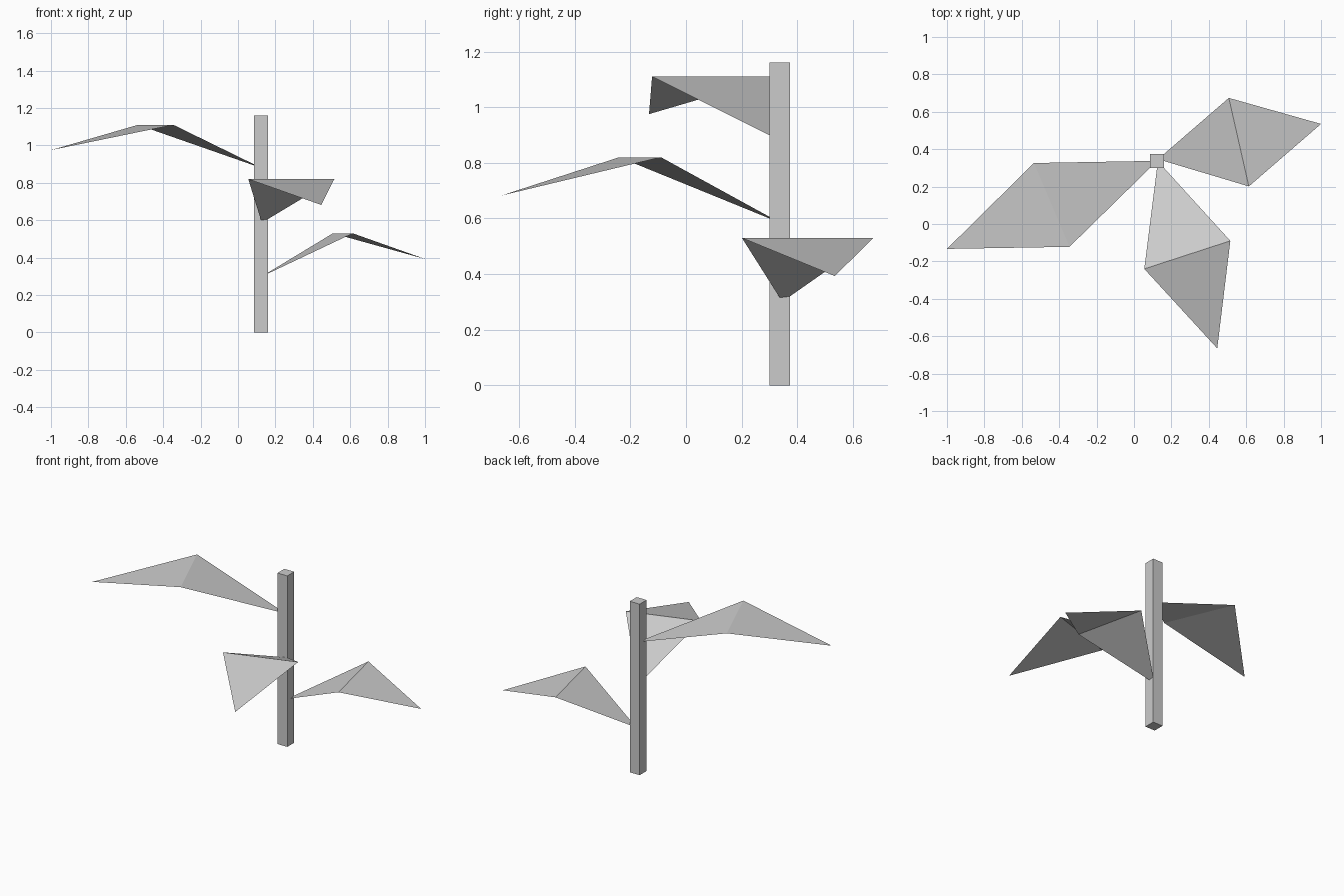
import bpy
import bmesh
from mathutils import Vector

cube = bpy.data.objects.get("Cube")
if cube:
    bpy.data.objects.remove(cube, do_unlink=True)

# Single plain grey material
grey = bpy.data.materials.new("plain_grey")
grey.use_nodes = True
colour = (0.6, 0.6, 0.6, 1.0)
grey.diffuse_color = colour
grey.node_tree.nodes["Principled BSDF"].inputs["Base Color"].default_value = colour


def add_object(name, bm):
    mesh = bpy.data.meshes.new(name)
    bm.to_mesh(mesh)
    bm.free()
    mesh.materials.append(grey)
    obj = bpy.data.objects.new(name, mesh)
    bpy.context.collection.objects.link(obj)
    return obj


def add_leaf(name, base, fold, tip):
    """Folded sheet: narrow stalk edge, raised fold line, drooping tip."""
    bm = bmesh.new()
    b0, b1, f0, f1, t = [bm.verts.new(p) for p in (*base, *fold, tip)]
    for corners in ((b0, b1, f1, f0), (f0, f1, t)):
        face = bm.faces.new(corners)
        face.normal_update()
        if face.normal.z < 0:
            face.normal_flip()
    return add_object(name, bm)


# Square upright stem
cx, cy, half, height = 0.123, 0.337, 0.037, 1.16
bm = bmesh.new()
bmesh.ops.create_cube(bm, size=1)
bmesh.ops.scale(bm, vec=Vector((2 * half, 2 * half, height)), verts=bm.verts)
bmesh.ops.translate(bm, vec=Vector((cx, cy, height / 2)), verts=bm.verts)
add_object("stem", bm)

# Leaves grow from half of one stem face, at three heights
left, right, front, back = cx - half, cx + half, cy - half, cy + half
add_leaf("upper_leaf",
         [(left, cy, 0.893), (left, front, 0.899)],
         [(-0.535, 0.326, 1.11), (-0.345, -0.122, 1.11)],
         (-1.0, -0.133, 0.975))
add_leaf("middle_leaf",
         [(cx, front, 0.60), (right, front, 0.606)],
         [(0.055, -0.24, 0.82), (0.515, -0.09, 0.82)],
         (0.445, -0.665, 0.682))
add_leaf("lower_leaf",
         [(right, back, 0.32), (right, cy, 0.315)],
         [(0.507, 0.674, 0.53), (0.614, 0.201, 0.53)],
         (1.0, 0.535, 0.393))
